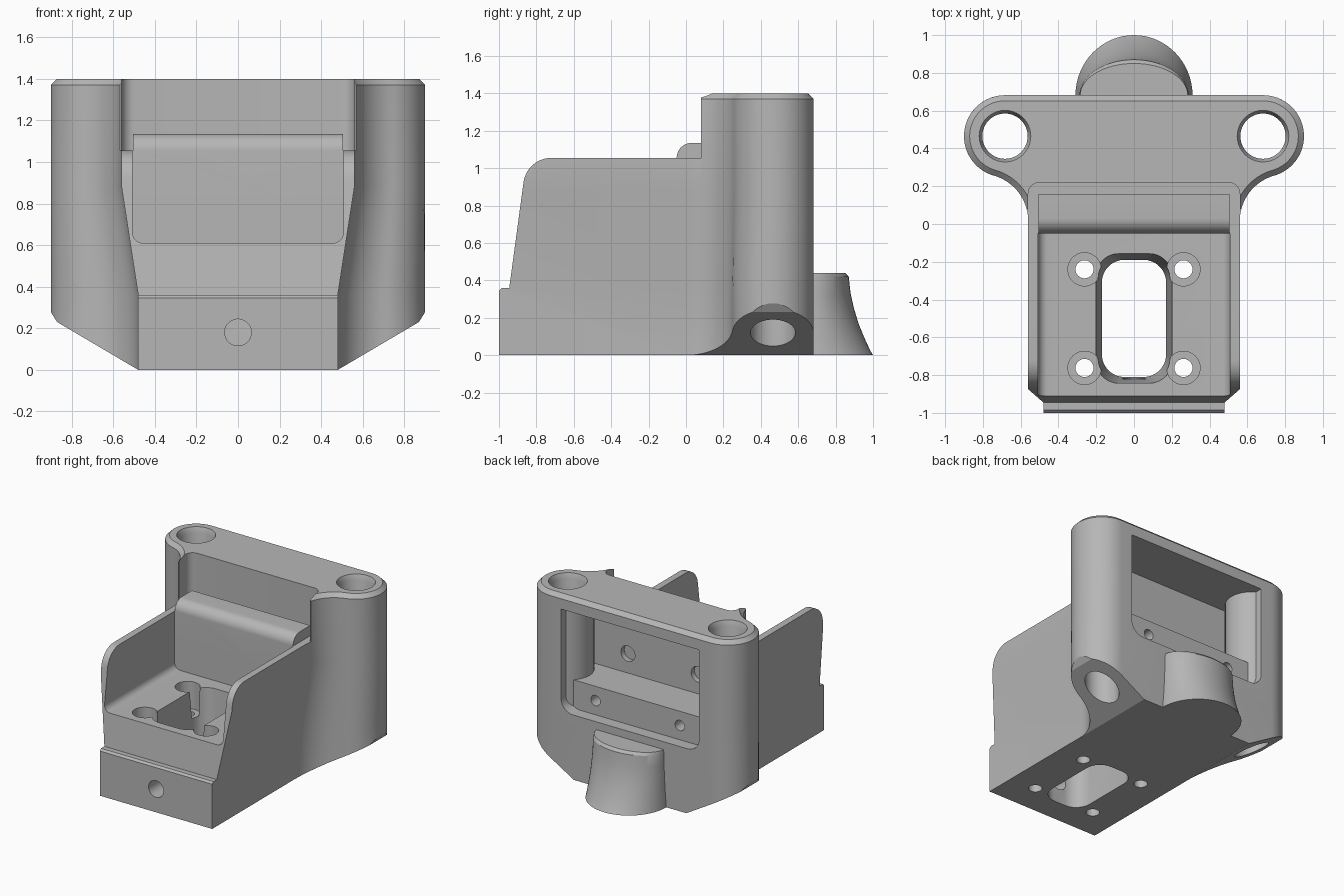
import bpy, bmesh
from math import sin, cos, pi, sqrt, atan2, radians

if "Cube" in bpy.data.objects:
    bpy.data.objects.remove(bpy.data.objects["Cube"], do_unlink=True)

grey = bpy.data.materials.new("plain_grey")
grey.use_nodes = True
grey.diffuse_color = (0.47, 0.47, 0.47, 1)
for node in grey.node_tree.nodes:
    if node.type == 'BSDF_PRINCIPLED':
        node.inputs["Base Color"].default_value = grey.diffuse_color


def loft(name, rings):
    """Solid through rings of equal point count."""
    bm = bmesh.new()
    loops = [[bm.verts.new(p) for p in ring] for ring in rings]
    n = len(loops[0])
    for a, b in zip(loops, loops[1:]):
        for i in range(n):
            j = (i + 1) % n
            bm.faces.new((a[i], a[j], b[j], b[i]))
    bm.faces.new(loops[0][::-1])
    bm.faces.new(loops[-1])
    bmesh.ops.recalc_face_normals(bm, faces=bm.faces)
    mesh = bpy.data.meshes.new(name)
    bm.to_mesh(mesh)
    bm.free()
    mesh.materials.append(grey)
    ob = bpy.data.objects.new(name, mesh)
    bpy.context.collection.objects.link(ob)
    return ob


def prism(name, pts, axis, a, b):
    place = {'x': lambda p, t: (t, p[0], p[1]),
             'y': lambda p, t: (p[0], t, p[1]),
             'z': lambda p, t: (p[0], p[1], t)}[axis]
    return loft(name, [[place(p, t) for p in pts] for t in (a, b)])


def arc(cx, cy, r, start, end, n=10):
    return [(cx + r * cos(start + (end - start) * i / n),
             cy + r * sin(start + (end - start) * i / n)) for i in range(n + 1)]


def circle(cx, cy, r, n=40):
    return arc(cx, cy, r, 0, 2 * pi, n)[:-1]


def rounded(x0, x1, y0, y1, r, n=8):
    return (arc(x0 + r, y0 + r, r, pi, 1.5 * pi, n) + arc(x1 - r, y0 + r, r, 1.5 * pi, 2 * pi, n)
            + arc(x1 - r, y1 - r, r, 0, pi / 2, n) + arc(x0 + r, y1 - r, r, pi / 2, pi, n))


def mirrored(right):
    return right + [(-x, y) for x, y in reversed(right)]


def combine(target, tool, op='DIFFERENCE'):
    mod = target.modifiers.new(op, 'BOOLEAN')
    mod.operation, mod.solver, mod.object = op, 'EXACT', tool
    bpy.context.view_layer.update()
    bpy.context.view_layer.objects.active = target
    bpy.ops.object.modifier_apply(modifier=mod.name)
    bpy.data.objects.remove(tool, do_unlink=True)


POST_X, POST_Y, POST_R = 0.683, 0.465, 0.217


def block_plan(w, inset=0.0):
    """Two round posts blended into a neck of half width w."""
    f = 0.25
    dx = w + f - POST_X
    dy = sqrt((POST_R + f) ** 2 - dx ** 2)
    cy = POST_Y - dy
    touch = atan2(dy, -dx)
    right = arc(w + f, cy, f + inset, pi, touch, 16)
    right += arc(POST_X, POST_Y, POST_R - inset, touch - pi, pi / 2, 32)
    return mirrored(right)


# Rear block with the two posts, chamfered on top and sloped underneath
levels = [(-0.05, 0.48, 0), (0.36, 0.48, 0), (0.88, 0.56, 0), (1.37, 0.56, 0), (1.4, 0.56, 0.03)]
body = loft("bracket_body", [[(x, y, z) for x, y in block_plan(w, i)] for z, w, i in levels])
combine(body, prism("underside_clip", mirrored([(0.48, 0), (0.87, 0.23), (0.92, 0.31), (0.92, 1.5)]),
                    'y', -0.5, 1.2), 'INTERSECT')

# Front tray with flared sides and rounded front corners
side = [(0.3, 0), (0.3, 1.055), *arc(-0.72, 0.905, 0.15, pi / 2, pi - 0.13),
        (-0.945, 0.36), (-0.985, 0.36), (-1, 0.345), (-1, 0)]
tray = prism("tray", side, 'x', -0.7, 0.7)
combine(tray, prism("tray_clip", mirrored([(0.48, -0.1), (0.48, 0.36), (0.56, 0.88), (0.56, 1.2)]),
                    'y', -1.2, 0.5), 'INTERSECT')
combine(body, tray, 'UNION')

# Step above the tray and hollow of the tray
combine(body, prism("step_cut", rounded(-0.56, 0.56, -0.4, 0.22, 0.06), 'z', 1.055, 1.6))
combine(body, prism("step_front_cut", [(-1, -0.4), (1, -0.4), (1, 0.08), (-1, 0.08)], 'z', 1.055, 1.6))
combine(body, prism("tray_cut", rounded(-0.507, 0.507, 0.61, 1.6, 0.05), 'y', -1.2, -0.05))

# Rounded sill at the back of the tray
sill = [(0.16, 0.8), (0.16, 1.135), *arc(0.03, 1.055, 0.08, pi / 2, pi), (-0.05, 0.8)]
combine(body, prism("sill", sill, 'x', -0.505, 0.505), 'UNION')

# Flared foot at the back
foot = [(0, 1), (0.025, 0.985), (0.09, 0.955), (0.17, 0.922), (0.25, 0.898),
        (0.33, 0.88), (0.42, 0.87), (0.44, 0.85)]
rings = []
for z, tip in foot:
    half = 0.285 + 0.025 * (tip - 0.85) / 0.15
    arch = [(half * cos(pi * i / 32), 0.68 + (tip - 0.68) * sin(pi * i / 32), z) for i in range(33)]
    rings.append([(-half, 0.6, z), (half, 0.6, z)] + arch)
combine(body, loft("foot", rings), 'UNION')

# Rear cavity with a low ledge, leaving the post walls standing
cavity = prism("cavity_cut", rounded(-0.59, 0.59, 0.5, 1.29, 0.1), 'y', 0.59, 0.8)
cavity_clip = [(-0.7, 1.29), (-0.7, 0.4), (0.7, 0.4), (0.7, 1.29)]
inner = [(-0.59, 0.72), (0.59, 0.72), (0.59, 1.29), (-0.59, 1.29)]
combine(cavity, prism("cavity_corners", inner, 'y', 0.28, 0.8), 'UNION')
combine(cavity, prism("cavity_trim", cavity_clip, 'y', 0.1, 0.9), 'INTERSECT')
for s in (-1, 1):
    combine(cavity, prism("post_wall", circle(s * POST_X, POST_Y, 0.185), 'z', 0.3, 1.5))
combine(body, cavity)

# Post bores with a countersunk mouth, and the blind holes in the cavity
for s in (-1, 1):
    mouth = [(-0.1, 0.12), (1.36, 0.12), (1.42, 0.145)]
    combine(body, loft("post_bore", [[(x, y, z) for x, y in circle(s * POST_X, POST_Y, r)]
                                     for z, r in mouth]))
    combine(body, prism("ledge_hole", circle(s * 0.36, 0.61, 0.04, 24), 'y', 0.4, 0.65))
    combine(body, prism("wall_hole", circle(s * 0.3, 0.87, 0.06, 24), 'y', 0.24, 0.4))

# Tapered window in the tray floor
window = [(-0.1, 0.165, 0.305), (0.65, 0.203, 0.345)]
combine(body, loft("window_cut", [[(x, y, z) for x, y in
                                   rounded(-a, a, -0.5 - b, -0.5 + b, 0.12)] for z, a, b in window]))

# Counterbored screw holes and the front hole
for x in (-0.262, 0.262):
    for y in (-0.24, -0.762):
        combine(body, prism("screw_head", circle(x, y, 0.088), 'z', 0.4, 0.8))
        combine(body, prism("screw_hole", circle(x, y, 0.048, 24), 'z', -0.1, 0.5))
combine(body, prism("front_hole", circle(0, 0.18, 0.064), 'y', -1.1, -0.7))

bpy.ops.object.select_all(action='DESELECT')
body.select_set(True)
bpy.context.view_layer.objects.active = body
bpy.ops.object.shade_smooth_by_angle(angle=radians(25))
